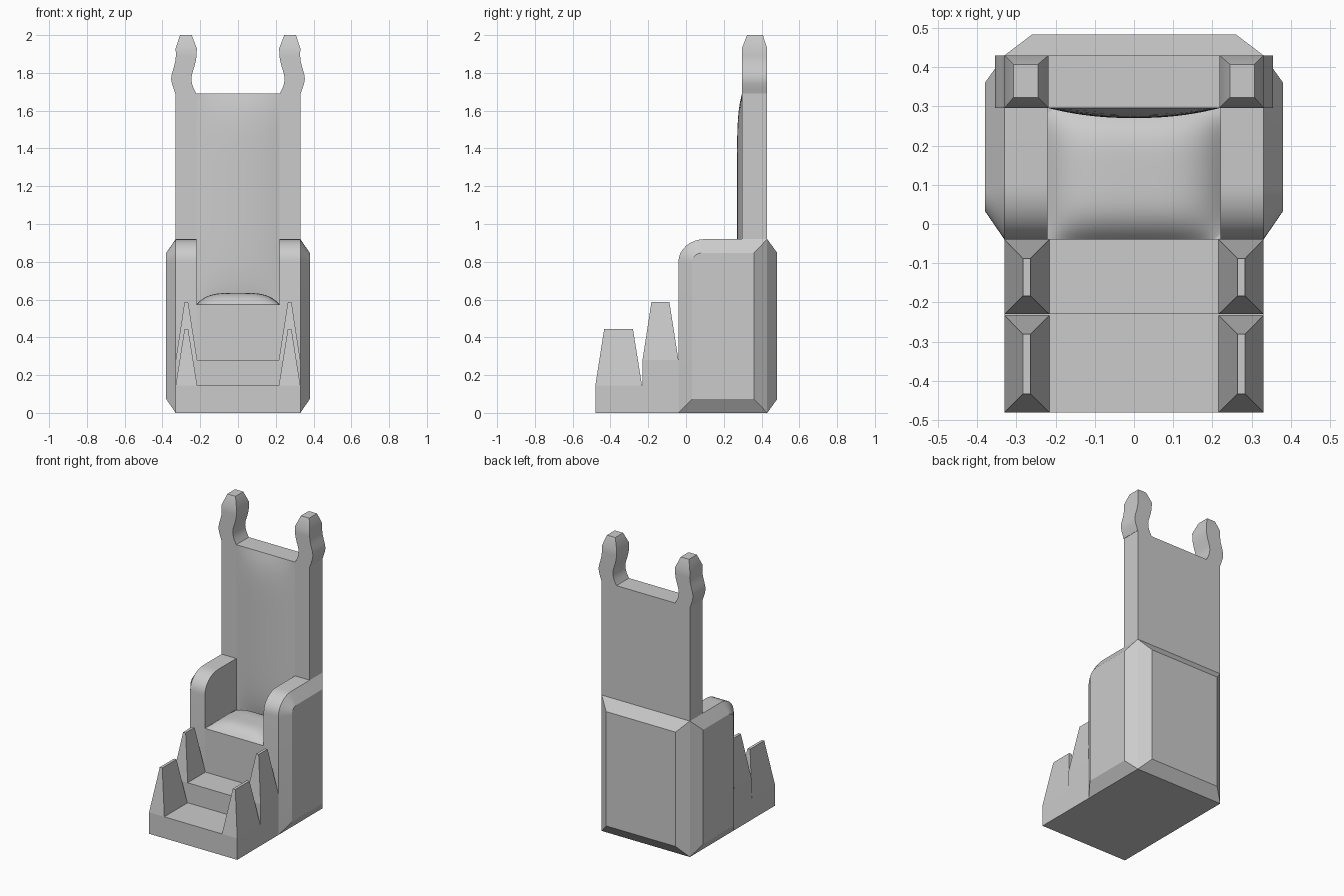
import bpy, bmesh
from math import sin, cos, pi, radians

if "Cube" in bpy.data.objects:
    bpy.data.objects.remove(bpy.data.objects["Cube"])


def finish(name, bm, mirror=False):
    bmesh.ops.recalc_face_normals(bm, faces=bm.faces)
    me = bpy.data.meshes.new(name)
    bm.to_mesh(me)
    bm.free()
    ob = bpy.data.objects.new(name, me)
    bpy.context.collection.objects.link(ob)
    bpy.ops.object.select_all(action='DESELECT')
    ob.select_set(True)
    bpy.context.view_layer.objects.active = ob
    bpy.ops.object.shade_smooth_by_angle(angle=radians(30))
    if mirror:
        ob.modifiers.new("Mirror", 'MIRROR')
    return ob


def loft(name, loops, mirror=False):
    """Skin a stack of equal-length loops and cap both ends."""
    bm = bmesh.new()
    rings = [[bm.verts.new(p) for p in loop] for loop in loops]
    for a, b in zip(rings, rings[1:]):
        for i in range(len(a)):
            j = (i + 1) % len(a)
            bm.faces.new((a[i], a[j], b[j], b[i]))
    bm.faces.new(rings[0])
    bm.faces.new(rings[-1])
    return finish(name, bm, mirror)


def rect(x0, x1, y0, y1, z):
    return [(x0, y0, z), (x1, y0, z), (x1, y1, z), (x0, y1, z)]


def box(name, x, y0, y1, z0, z1):
    return loft(name, [rect(-x, x, y0, y1, z0), rect(-x, x, y0, y1, z1)])


def cushion(name, place, pu, pv, n=24):
    """Domed padding; place(u, v, h) maps the unit patch into space."""
    bm = bmesh.new()
    bmesh.ops.create_grid(bm, x_segments=n, y_segments=n, size=1)
    for v in bm.verts:
        u, w = v.co.x, v.co.y
        h = max(0, 1 - abs(u) ** pu) * max(0, 1 - abs(w) ** pv)
        v.co = place(u, w, h)
    return finish(name, bm)


def arm_loop(x, y0, y1, z0, z1, ry, rz, n=8):
    """Side profile with a rounded upper front corner."""
    pts = [(x, y1, z1), (x, y1, z0), (x, y0, z0)]
    for i in range(n + 1):
        a = pi / 2 * i / n
        pts.append((x, y0 + ry * (1 - cos(a)), z1 - rz * (1 - sin(a))))
    return pts


# Steps and seat base
box("lower_step", 0.33, -0.48, -0.23, 0, 0.145)
box("upper_step", 0.33, -0.23, -0.04, 0, 0.28)
box("seat_base", 0.22, -0.04, 0.43, 0, 0.575)

# Padded seat and backrest
box("backrest", 0.33, 0.296, 0.43, 0.575, 1.69)
cushion("seat_cushion",
        lambda u, v, h: (0.22 * u, 0.128 + 0.168 * v, 0.575 + 0.06 * h), 4, 4)
cushion("back_cushion",
        lambda u, v, h: (0.22 * u, 0.296 - 0.026 * h, 1.1325 + 0.5575 * v), 2.2, 6)

# Armrests with bevelled outer panels
loft("armrest", [arm_loop(0.22, -0.04, 0.43, 0, 0.92, 0.14, 0.12),
                 arm_loop(0.33, -0.04, 0.43, 0, 0.92, 0.14, 0.12),
                 arm_loop(0.38, 0.033, 0.36, 0.073, 0.847, 0.05, 0.05)], True)

# Raised rear panel
loft("rear_panel", [[(s * x, y, z) for s, z in ((-1, a), (1, a), (1, b), (-1, b))]
                    for x, y, a, b in ((0.33, 0.43, 0, 0.92),
                                       (0.26, 0.483, 0.073, 0.847))])

# Tapered posts on the steps
for name, y0, y1, z0, z1 in (("lower_post", -0.48, -0.233, 0.145, 0.445),
                             ("upper_post", -0.23, -0.04, 0.28, 0.587)):
    loft(name, [rect(0.216, 0.33, y0, y1, z0),
                rect(0.264, 0.283, y0 + 0.047, y1 - 0.048, z1)], True)

# Curved horns on top of the backrest
horn = [(1.69, 0.22, 0.332), (1.72, 0.236, 0.342), (1.745, 0.244, 0.35),
        (1.77, 0.247, 0.354), (1.795, 0.243, 0.35), (1.83, 0.232, 0.34),
        (1.86, 0.224, 0.332), (1.89, 0.219, 0.329), (1.93, 0.218, 0.33)]
loft("horn", [rect(a, b, 0.296, 0.43, z) for z, a, b in horn]
     + [rect(0.245, 0.307, 0.323, 0.407, 2.0)], True)
